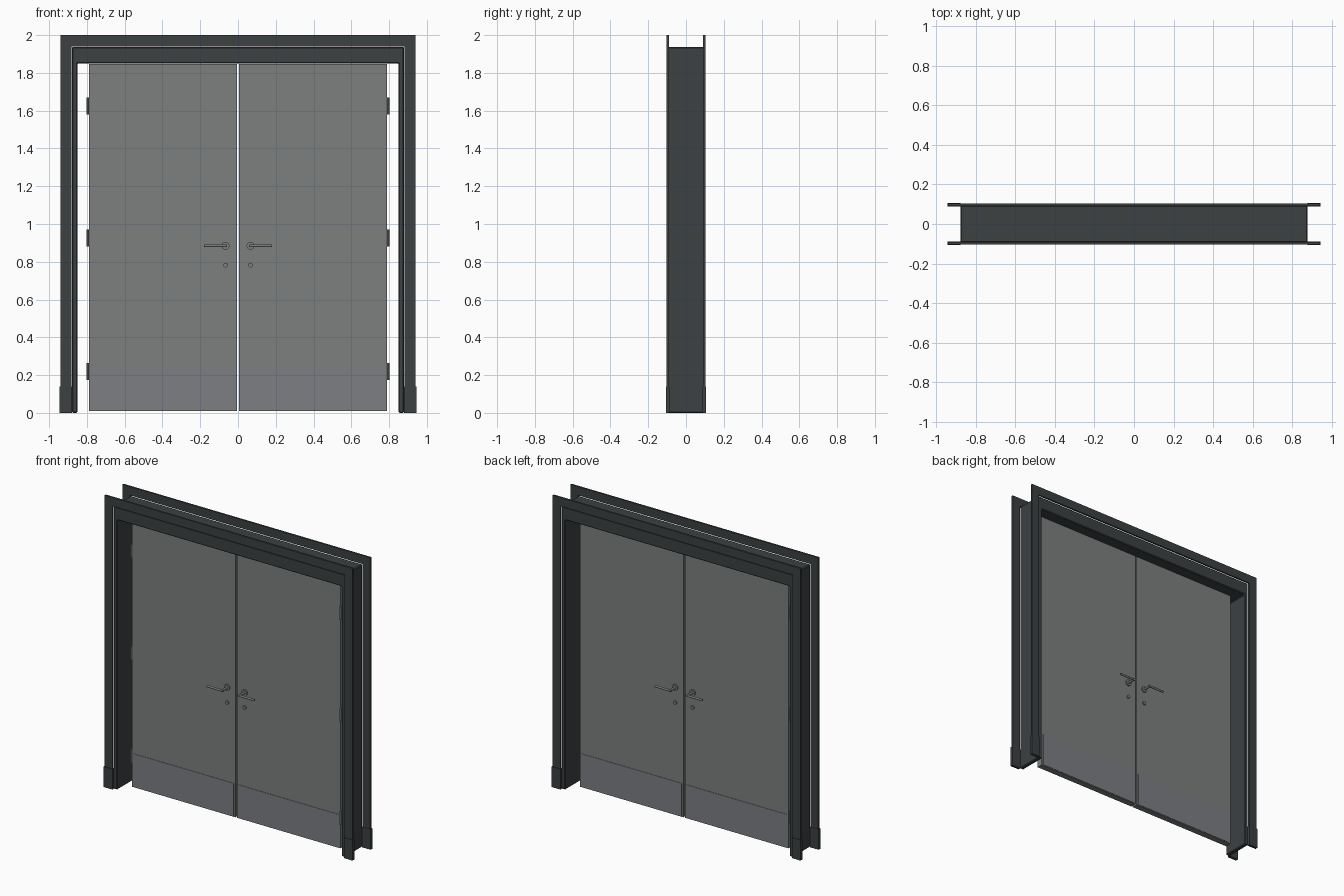
import bpy, bmesh, math

if "Cube" in bpy.data.objects:
    bpy.data.objects.remove(bpy.data.objects["Cube"])


def material(name, color):
    m = bpy.data.materials.new(name)
    m.diffuse_color = color
    m.use_nodes = True
    m.node_tree.nodes["Principled BSDF"].inputs["Base Color"].default_value = m.diffuse_color
    return m


FRAME = material("dark_frame", (0.045, 0.052, 0.055, 1))
DOOR = material("door_grey", (0.20, 0.215, 0.21, 0.5))
PLATE = material("plate_grey", (0.20, 0.21, 0.23, 0.5))
METAL = material("brushed_metal", (0.2, 0.21, 0.21, 0.5))


def finish(name, bm, mat, bevel=0.0):
    bmesh.ops.recalc_face_normals(bm, faces=bm.faces)
    me = bpy.data.meshes.new(name)
    bm.to_mesh(me)
    bm.free()
    ob = bpy.data.objects.new(name, me)
    bpy.context.collection.objects.link(ob)
    me.materials.append(mat)
    if bevel:
        b = ob.modifiers.new("bevel", "BEVEL")
        b.width = bevel
        b.segments = 1
    return ob


def box(name, x, y, z, mat, bevel=0.0):
    bm = bmesh.new()
    bmesh.ops.create_cube(bm, size=1)
    for v in bm.verts:
        for i, (a, b) in enumerate((x, y, z)):
            v.co[i] = (a + b) / 2 + v.co[i] * (b - a)
    return finish(name, bm, mat, bevel)


def arch(name, outer, top, inner, under, y, mat, bevel=0.0):
    """Upside-down U outline in the xz plane, extruded through y."""
    pts = [(-outer, 0), (-outer, top), (outer, top), (outer, 0),
           (inner, 0), (inner, under), (-inner, under), (-inner, 0)]
    bm = bmesh.new()
    face = bm.faces.new([bm.verts.new((px, y[0], pz)) for px, pz in pts])
    ext = bmesh.ops.extrude_face_region(bm, geom=[face])
    for v in ext["geom"]:
        if isinstance(v, bmesh.types.BMVert):
            v.co.y = y[1]
    return finish(name, bm, mat, bevel)


def rod(name, center, radius, length, axis, mat, sides=20):
    rot = {"x": (0, math.pi / 2, 0), "y": (math.pi / 2, 0, 0), "z": (0, 0, 0)}[axis]
    bpy.ops.mesh.primitive_cylinder_add(vertices=sides, radius=radius, depth=length,
                                        location=center, rotation=rot)
    ob = bpy.context.object
    ob.name = name
    ob.data.materials.append(mat)
    bpy.ops.object.shade_smooth_by_angle()
    return ob


# Jamb lining the opening
arch("jamb", 0.878, 1.938, 0.85, 1.85, (-0.094, 0.094), FRAME, 0.005)

for s in (-1, 1):
    face_name = "front" if s < 0 else "back"
    # Casing on each wall face, with plinth blocks at the feet
    arch(face_name + "_casing", 0.94, 2.0, 0.881, 1.941,
         sorted((s * 0.09, s * 0.103)), FRAME)
    for side in (-1, 1):
        box(face_name + "_plinth", sorted((side * 0.878, side * 0.944)),
            sorted((s * 0.088, s * 0.107)), (0, 0.14), FRAME)

for side in (-1, 1):
    # Door leaf
    box("door_leaf", sorted((side * 0.006, side * 0.79)), (-0.02, 0.02),
        (0.01, 1.848), DOOR)
    # Hinges: leaf plate and barrel
    for z in (0.22, 0.927, 1.625):
        box("hinge_leaf", sorted((side * 0.789, side * 0.793)), (-0.022, 0.012),
            (z - 0.045, z + 0.045), METAL)
        rod("hinge_barrel", (side * 0.795, -0.024, z), 0.006, 0.09, "z", METAL, 12)
    for s in (-1, 1):
        # Kick plate
        box("kick_plate", sorted((side * 0.018, side * 0.778)),
            sorted((s * 0.019, s * 0.0225)), (0.015, 0.24), PLATE)
        # Lever handle with rosette, and lock escutcheon
        rod("rosette", (side * 0.066, s * 0.024, 0.885), 0.021, 0.010, "y", METAL, 24)
        rod("handle_neck", (side * 0.066, s * 0.053, 0.885), 0.008, 0.062, "y", METAL, 16)
        rod("lever", (side * 0.118, s * 0.078, 0.885), 0.007, 0.122, "x", METAL, 16)
        rod("lock_escutcheon", (side * 0.066, s * 0.024, 0.782), 0.012, 0.010, "y", METAL)
